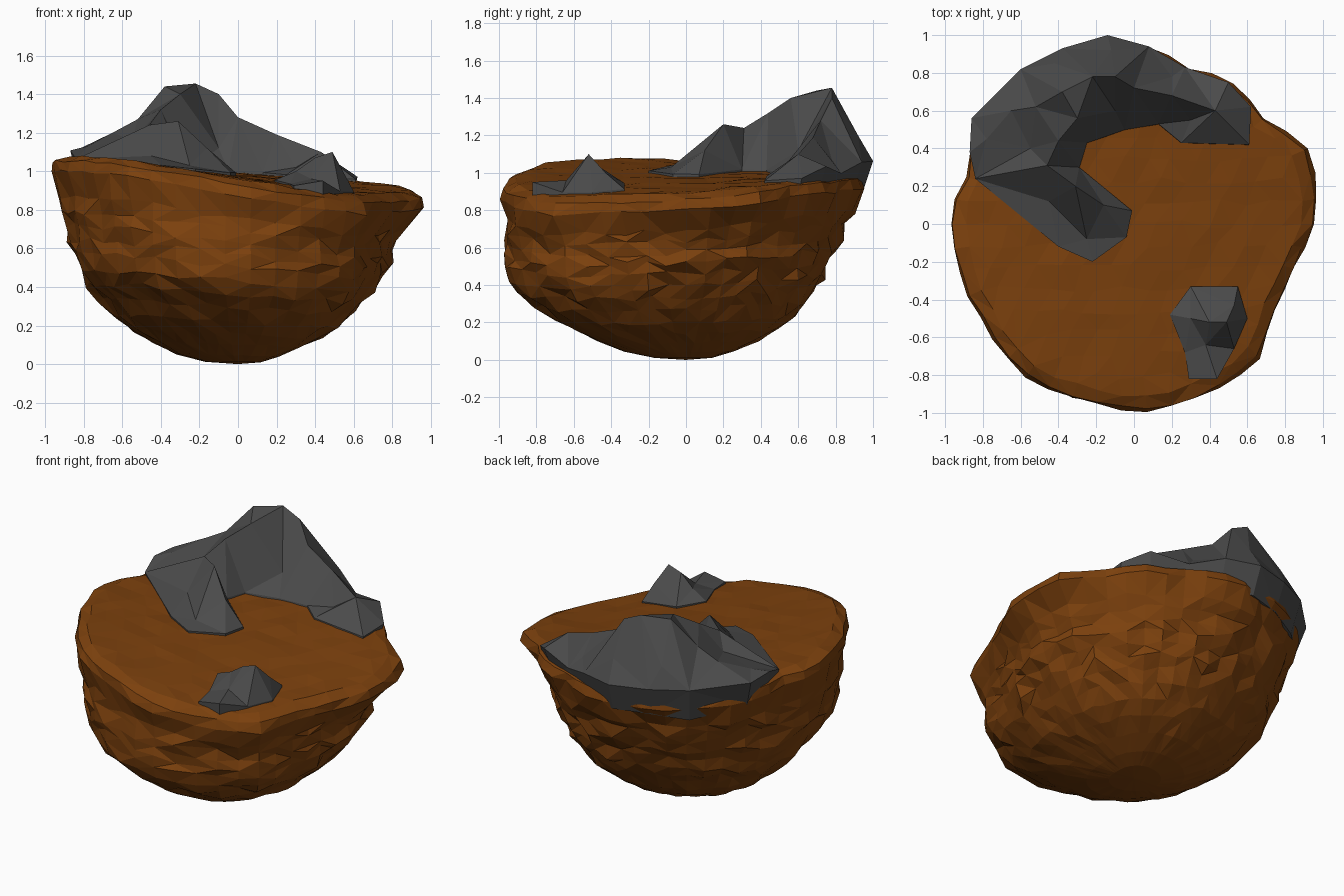
import bpy, bmesh, math, random
from mathutils import Vector
from mathutils.geometry import delaunay_2d_cdt

if "Cube" in bpy.data.objects:
    bpy.data.objects.remove(bpy.data.objects["Cube"])

random.seed(4)
SEG = 46


def material(name, rgb):
    m = bpy.data.materials.new(name)
    m.diffuse_color = (*rgb, 1)
    m.use_nodes = True
    m.node_tree.nodes["Principled BSDF"].inputs["Base Color"].default_value = m.diffuse_color
    return m


EARTH = material("earth", (0.20, 0.052, 0.004))
STONE = material("stone", (0.07, 0.07, 0.07))


def make_object(name, bm, mat):
    bmesh.ops.recalc_face_normals(bm, faces=bm.faces)
    bmesh.ops.triangulate(bm, faces=bm.faces)
    me = bpy.data.meshes.new(name)
    bm.to_mesh(me)
    bm.free()
    me.materials.append(mat)
    ob = bpy.data.objects.new(name, me)
    bpy.context.collection.objects.link(ob)
    return ob


def ground(x, y):
    return 0.98 - 0.10 * x + 0.02 * y + 0.08 * x * y


def interp(table, t):
    for (a, va), (b, vb) in zip(table, table[1:]):
        if a <= t <= b:
            return va + (vb - va) * (t - a) / (b - a)
    return table[-1][1]


def around(values, a):
    """Blend four values given at right, back, left and front."""
    k, f = divmod(a / (math.pi / 2), 1)
    k = int(k) % 4
    f = f * f * (3 - 2 * f)
    return values[k] * (1 - f) + values[(k + 1) % 4] * f


def fill_triangles(pts, n):
    """Triangulate 2D points; the first n form the closed outline."""
    edges = [(i, (i + 1) % n) for i in range(n)]
    vs, _, faces, orig, _, _ = delaunay_2d_cdt(pts, edges, [], 1, 1e-5)
    return [[orig[i][0] for i in f] for f in faces]


# Plan outline: angle in degrees, radius
OUTLINE = [(0, .96), (6, .98), (24, 1.0), (38, .89), (56, .91), (70, .88), (90, .95),
           (110, .96), (125, .97), (147, .98), (163, .92), (175, .975), (195, .96),
           (212, .955), (225, .98), (240, 1.0), (255, .97), (270, .995), (290, .98),
           (302, .97), (312, .975), (325, .88), (340, .87), (350, .90), (360, .96)]
CARDINAL = (.96, .95, .965, .985)

# Bowl profile: share of rim height, then radius at right, back, left, front
PROFILE = [(.012, .12, .14, .17, .17), (.05, .21, .26, .32, .33), (.11, .32, .39, .45, .48),
           (.17, .44, .49, .55, .59), (.24, .53, .58, .63, .70), (.32, .60, .64, .71, .80),
           (.40, .66, .69, .78, .89), (.47, .71, .73, .83, .95), (.55, .75, .76, .85, .975),
           (.62, .79, .80, .87, .96), (.69, .78, .83, .885, .97), (.76, .81, .86, .91, .97),
           (.83, .85, .89, .925, .965)]


def rim_radius(a):
    return interp(OUTLINE, math.degrees(a) % 360)


def ring(bm, fn):
    return [bm.verts.new(fn(2 * math.pi * i / SEG)) for i in range(SEG)]


def bowl_point(row, a):
    R = rim_radius(a)
    blend = max(0, (row[0] - .35) / .65)
    r = around(row[1:], a) * (1 + blend * (R / around(CARDINAL, a) - 1))
    rough = min(1, row[0] * 2.5)
    r += random.uniform(-.022, .02) * rough
    top = ground(R * math.cos(a), R * math.sin(a)) - .05
    z = row[0] * top + random.uniform(-.018, .018) * rough
    return (r * math.cos(a), r * math.sin(a), max(z, .005))


def rim_point(share, drop, a):
    r = rim_radius(a) * share + random.uniform(-.01, .01)
    x, y = r * math.cos(a), r * math.sin(a)
    return (x, y, ground(x, y) - drop + random.uniform(-.008, .008))


# Earth bowl: rough side rings
bm = bmesh.new()
rings = [ring(bm, lambda a, row=row: bowl_point(row, a)) for row in PROFILE]
rings += [ring(bm, lambda a, s=s, d=d: rim_point(s, d, a))
          for s, d in [(1, .085), (.985, .03), (.92, 0)]]
for lo, hi in zip(rings, rings[1:]):
    for i in range(SEG):
        j = (i + 1) % SEG
        if random.random() < .5:
            bm.faces.new((lo[i], lo[j], hi[j]))
            bm.faces.new((lo[i], hi[j], hi[i]))
        else:
            bm.faces.new((lo[i], lo[j], hi[i]))
            bm.faces.new((lo[j], hi[j], hi[i]))
tip = bm.verts.new((0, 0, 0))
for i in range(SEG):
    bm.faces.new((rings[0][i], rings[0][(i + 1) % SEG], tip))

# Earth bowl: sloping top of evenly spread facets
top = list(rings[-1])
for j in range(-8, 9):
    for i in range(-8, 9):
        x = (i + .5 * (j % 2)) * .13 + random.uniform(-.02, .02)
        y = j * .115 + random.uniform(-.02, .02)
        if math.hypot(x, y) < .85 * rim_radius(math.atan2(y, x)):
            top.append(bm.verts.new((x, y, ground(x, y) + random.uniform(-.006, .006))))
for f in fill_triangles([v.co.xy for v in top], SEG):
    bm.faces.new([top[i] for i in f])
make_object("earth_bowl", bm, EARTH)


def rock(name, outline, peaks, sink, shrink):
    """Faceted rock: outline on the ground, peaks inside, skirt sunk into the earth."""
    pts = [(x, y, ground(x, y) + (.06 if math.hypot(x, y) > .9 else .01))
           for x, y in outline] + peaks
    bm = bmesh.new()
    verts = [bm.verts.new(p) for p in pts]
    for f in fill_triangles([Vector(p[:2]) for p in pts], len(outline)):
        bm.faces.new([verts[i] for i in f])
    border = [e for e in bm.edges if e.is_boundary]
    new = bmesh.ops.extrude_edge_only(bm, edges=border)["geom"]
    for v in (g for g in new if isinstance(g, bmesh.types.BMVert)):
        v.co.x *= shrink
        v.co.y *= shrink
        v.co.z -= sink + random.uniform(-.04, .04)
    bmesh.ops.holes_fill(bm, edges=[e for e in bm.edges if e.is_boundary], sides=0)
    make_object(name, bm, STONE)


# Curved mountain ridge along the back with a spur toward the middle
rock("mountain_ridge",
     [(.61, .42), (.62, .62), (.5, .75), (.27, .83), (.08, .94), (-.14, 1.0), (-.38, .93),
      (-.6, .82), (-.86, .56), (-.87, .38), (-.84, .24), (-.4, -.12), (-.22, -.2),
      (-.04, -.07), (-.01, .07), (-.29, .3), (-.25, .43), (-.05, .5), (.13, .53), (.25, .43)],
     [(-.22, .78, 1.455), (-.38, .7, 1.44), (-.3, .56, 1.4), (-.1, .78, 1.4), (0, .72, 1.28),
      (.2, .68, 1.19), (.43, .6, 1.1), (.3, .55, 1.02), (-.52, .62, 1.27), (-.65, .6, 1.2),
      (-.78, .45, 1.13), (-.55, .4, 1.16), (-.46, .31, 1.24), (-.31, .2, 1.26),
      (-.16, .1, 1.12), (-.45, .12, 1.08), (-.1, .6, 1.12), (-.12, .92, 1.2),
      (-.42, .85, 1.2), (.2, .78, 1.07), (-.4, .44, 1.32), (-.25, -.08, 1.03)],
     .19, .94)

# Small boulder near the front right edge
rock("boulder",
     [(.19, -.48), (.3, -.33), (.55, -.33), (.6, -.5), (.53, -.66), (.44, -.82),
      (.29, -.82), (.27, -.68)],
     [(.49, -.52, 1.1), (.4, -.52, 1.07), (.3, -.5, 1.0), (.38, -.64, .96), (.53, -.43, 1.0)],
     .1, 1.0)
